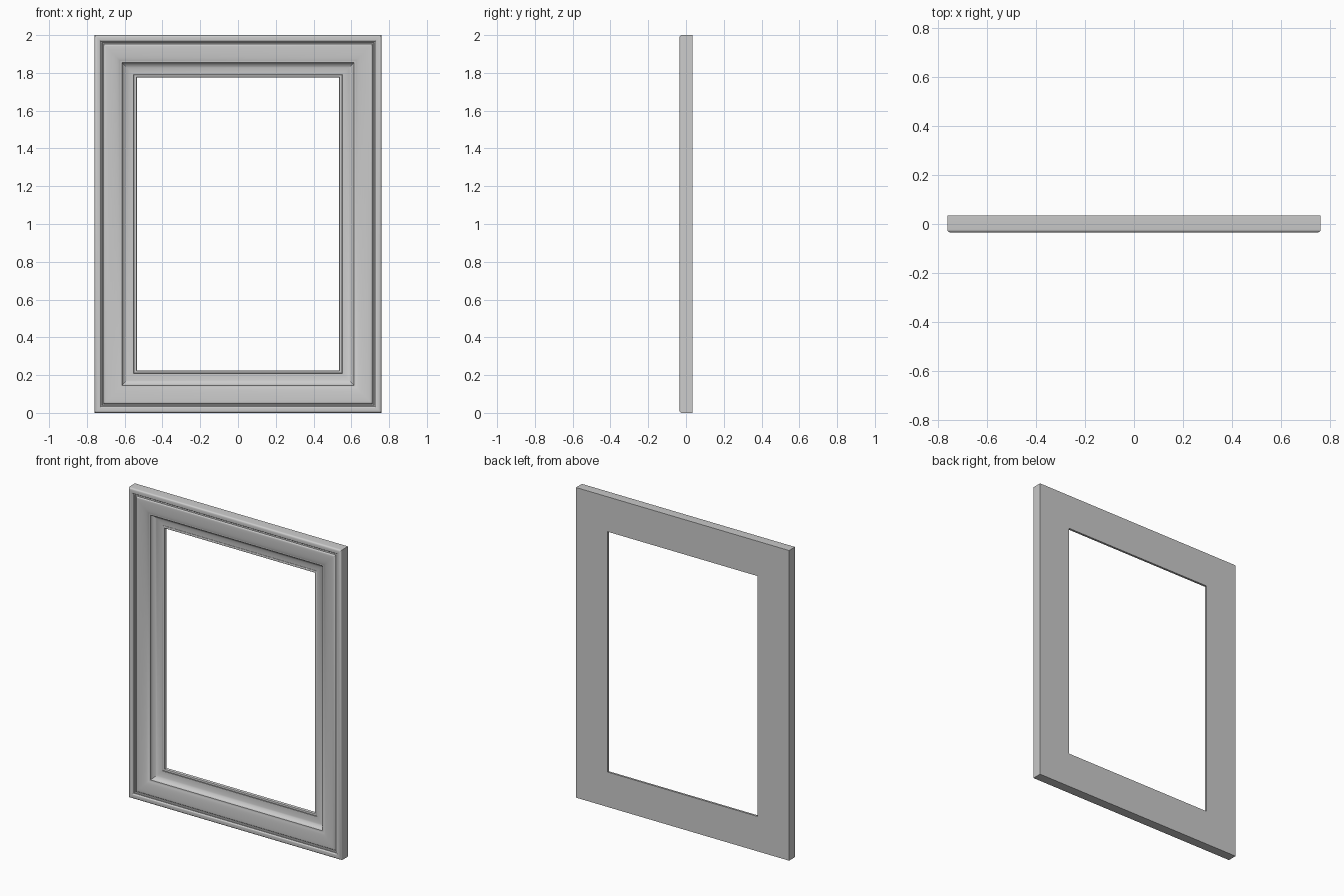
import bpy, bmesh, math

if "Cube" in bpy.data.objects:
    bpy.data.objects.remove(bpy.data.objects["Cube"])

HALF_W, HEIGHT = 0.76, 2.0
BACK = 0.035


def arc(cx, cy, rx, ry, a0, a1, n):
    """Points of an elliptical arc in (distance inward, depth y)."""
    pts = []
    for i in range(n + 1):
        a = math.radians(a0 + (a1 - a0) * i / n)
        pts.append((cx + rx * math.cos(a), cy + ry * math.sin(a)))
    return pts


# Moulding profile, from the back outer edge round the front to the back inner edge
profile = [(0.0, BACK)]
profile += arc(0.014, -0.022, 0.014, 0.013, 180, 270, 6)        # rounded outer bead
profile += arc(0.024, -0.025, 0.010, 0.010, 270, 360, 5)
profile += [(0.040, -0.025), (0.043, -0.019), (0.048, -0.019)]  # fillet and groove
profile += arc(0.060, -0.018, 0.012, 0.009, 180, 270, 6)        # broad swell
profile += arc(0.060, -0.013, 0.078, 0.014, 282, 345, 8)
profile += [(0.141, -0.0155), (0.146, -0.0155)]                 # small step
profile += arc(0.208, -0.0135, 0.062, 0.031, 180, 90, 10)[1:]   # hollow down to the sight edge
profile += arc(0.2165, 0.0205, 0.0075, 0.005, 180, 360, 6)      # thin inner bead
profile += [(0.225, BACK)]

# Sweep the profile around four mitred corners
bm = bmesh.new()
rings = []
for sx, top in ((-1, 0), (1, 0), (1, 1), (-1, 1)):
    rings.append([bm.verts.new((sx * (HALF_W - d), y, HEIGHT - d if top else d))
                  for d, y in profile])
n = len(profile)
for k in range(4):
    a, b = rings[k], rings[(k + 1) % 4]
    for i in range(n):
        j = (i + 1) % n
        bm.faces.new((a[i], b[i], b[j], a[j]))
bmesh.ops.recalc_face_normals(bm, faces=bm.faces)
mesh = bpy.data.meshes.new("picture_frame")
bm.to_mesh(mesh)
bm.free()

frame = bpy.data.objects.new("picture_frame", mesh)
bpy.context.collection.objects.link(frame)

# Plain grey finish
grey = bpy.data.materials.new("light_grey")
grey.diffuse_color = (0.6, 0.6, 0.6, 1)
grey.use_nodes = True
grey.node_tree.nodes["Principled BSDF"].inputs["Base Color"].default_value = grey.diffuse_color
mesh.materials.append(grey)

bpy.context.view_layer.objects.active = frame
frame.select_set(True)
bpy.ops.object.shade_smooth_by_angle(angle=math.radians(30))
